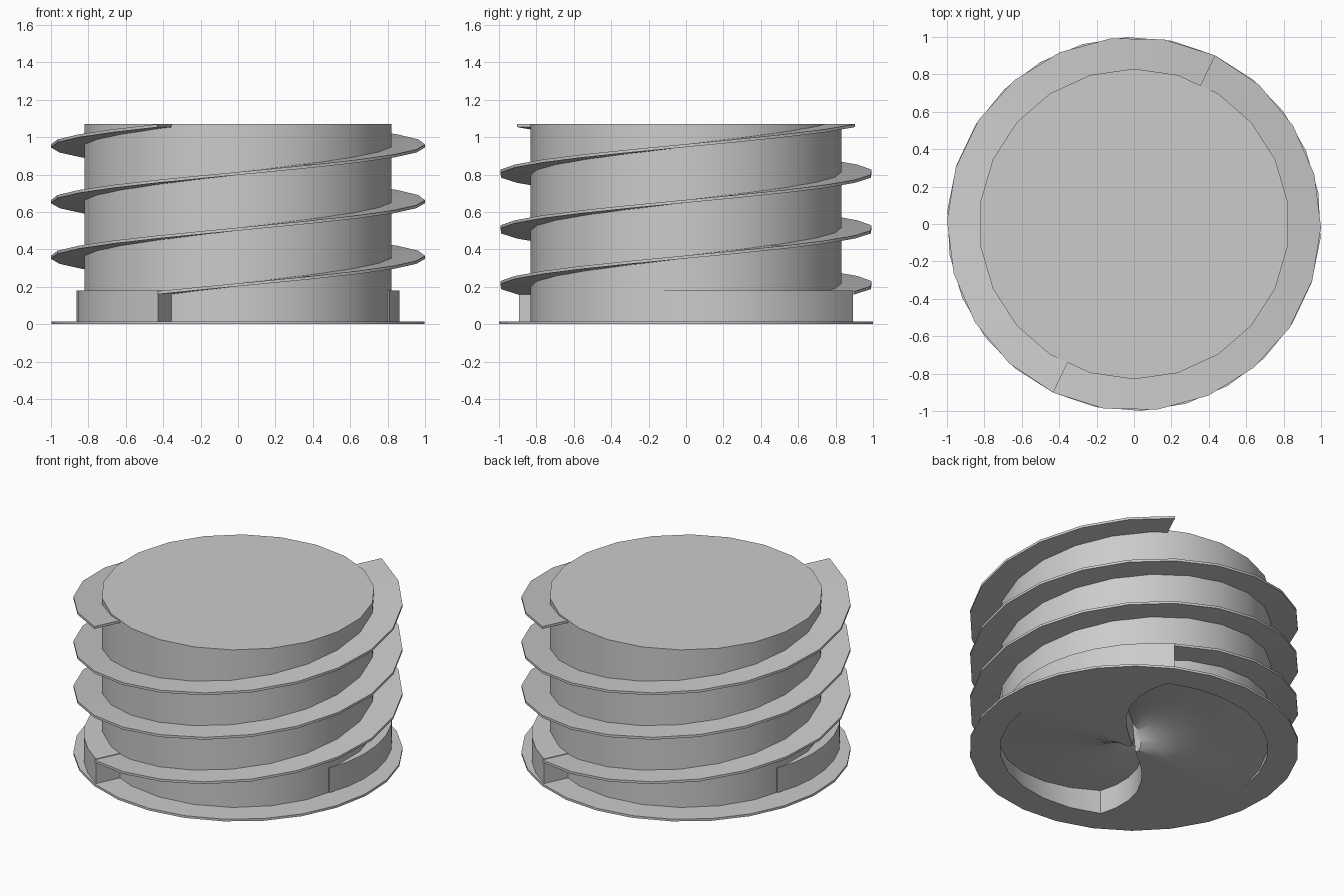
import bpy, bmesh
from math import radians, cos, sin, pi

if "Cube" in bpy.data.objects:
    bpy.data.objects.remove(bpy.data.objects["Cube"])

CORE_R, RIM_R, HEIGHT = 0.83, 1.0, 1.07
LEDGE = 0.18                 # height of the inlet housings
START = radians(64.4)        # angle where each thread begins and ends
SIDES = 22

grey = bpy.data.materials.new("light_grey")
grey.use_nodes = True
grey.diffuse_color = (0.6, 0.6, 0.6, 1)
grey.node_tree.nodes["Principled BSDF"].inputs["Base Color"].default_value = (0.6, 0.6, 0.6, 1)


def polar(r, a, z):
    return (r * cos(a), r * sin(a), z)


def loft(name, sections, wrap=False, loop=False, caps=False):
    """Skin a list of equal-length point rows into one mesh object."""
    bm = bmesh.new()
    rows = [[bm.verts.new(p) for p in s] for s in sections]
    n = len(rows[0])
    pairs = list(zip(rows, rows[1:])) + ([(rows[-1], rows[0])] if wrap else [])
    for a, b in pairs:
        for i in range(n if loop else n - 1):
            j = (i + 1) % n
            bm.faces.new((a[i], a[j], b[j], b[i]))
    if caps:
        bm.faces.new(rows[0])
        bm.faces.new(rows[-1])
    bmesh.ops.remove_doubles(bm, verts=bm.verts, dist=0.0005)
    bmesh.ops.recalc_face_normals(bm, faces=bm.faces)
    mesh = bpy.data.meshes.new(name)
    bm.to_mesh(mesh)
    bm.free()
    mesh.materials.append(grey)
    obj = bpy.data.objects.new(name, mesh)
    bpy.context.collection.objects.link(obj)
    bpy.ops.object.select_all(action='DESELECT')
    obj.select_set(True)
    bpy.context.view_layer.objects.active = obj
    bpy.ops.object.shade_smooth_by_angle(angle=radians(30))
    return obj


# Core drum: open below, closed on top
angles = [2 * pi * i / SIDES + pi / 2 for i in range(SIDES)]
loft("core_drum", [[polar(r, a, z) for a in angles]
                   for r, z in ((CORE_R, 0.01), (CORE_R, HEIGHT), (0, HEIGHT))], loop=True)

# Two threads, each one and a half turns
STEPS, THICK = 33, 0.016
for k, name in enumerate(("thread_a", "thread_b")):
    rings = []
    for i in range(STEPS + 1):
        t = i / STEPS
        a = START + k * pi + 3 * pi * t
        top = 0.176 + (HEIGHT - 0.001 - 0.176) * t
        rings.append([polar(0.8, a, top), polar(RIM_R, a, top),
                      polar(RIM_R, a, top - THICK), polar(0.8, a, top - THICK)])
    loft(name, rings, loop=True, caps=True)

# Two inlet housings that swell outward up to the thread start
for k, name in enumerate(("inlet_housing_a", "inlet_housing_b")):
    rings = []
    for i in range(9):
        t = i / 8
        a = radians(-13) + (START - radians(-13)) * t + k * pi
        r = CORE_R + 0.16 * t
        rings.append([polar(0.815, a, 0.005), polar(r, a, 0.005),
                      polar(r, a, LEDGE), polar(0.815, a, LEDGE)])
    loft(name, rings, loop=True, caps=True)


# Base plate: rim flange, with two sunken ramps that end at curved steps
HOLE_R, DEPTH, RAMP_END = 0.815, 0.16, radians(175.6)


def column_angles(r):
    """Angle and relative depth of every column at a given radius."""
    step = radians(38) + radians(26.4) * (r / HOLE_R) ** 2.2
    out = []
    for k in range(2):
        out.append((step + k * pi, 0))
        for i in range(9):
            t = i / 8
            out.append((step + (RAMP_END - step) * t + k * pi, 1 - t))
        for i in range(1, 5):
            out.append((RAMP_END + (step + pi - RAMP_END) * i / 5 + k * pi, 0))
    return out


rows = [[(0, 0, DEPTH / 2)] * len(column_angles(0))]
for r in (0.04, 0.15, 0.27, 0.4, 0.52, 0.63, 0.73, HOLE_R):
    rows.append([polar(r, a, DEPTH * d) for a, d in column_angles(r)])
edge = [a for a, d in column_angles(HOLE_R)]
for r, z in ((HOLE_R, 0), (RIM_R, 0), (RIM_R, 0.015), (HOLE_R, 0.015)):
    rows.append([polar(r, a, z) for a in edge])

# Collapsed quads at the centre and at the steps become triangles or vanish
bm = bmesh.new()
grid = [[bm.verts.new(p) for p in row] for row in rows]
for a, b in zip(grid, grid[1:]):
    for i in range(len(a)):
        j = (i + 1) % len(a)
        # clockwise seen from above, so faces look down
        bm.faces.new((a[i], a[j], b[j], b[i]))
bmesh.ops.remove_doubles(bm, verts=bm.verts, dist=0.0005)
bmesh.ops.dissolve_degenerate(bm, edges=bm.edges, dist=0.0005)
mesh = bpy.data.meshes.new("base_plate")
bm.to_mesh(mesh)
bm.free()
mesh.materials.append(grey)
base = bpy.data.objects.new("base_plate", mesh)
bpy.context.collection.objects.link(base)
bpy.ops.object.select_all(action='DESELECT')
base.select_set(True)
bpy.context.view_layer.objects.active = base
bpy.ops.object.shade_smooth_by_angle(angle=radians(30))
